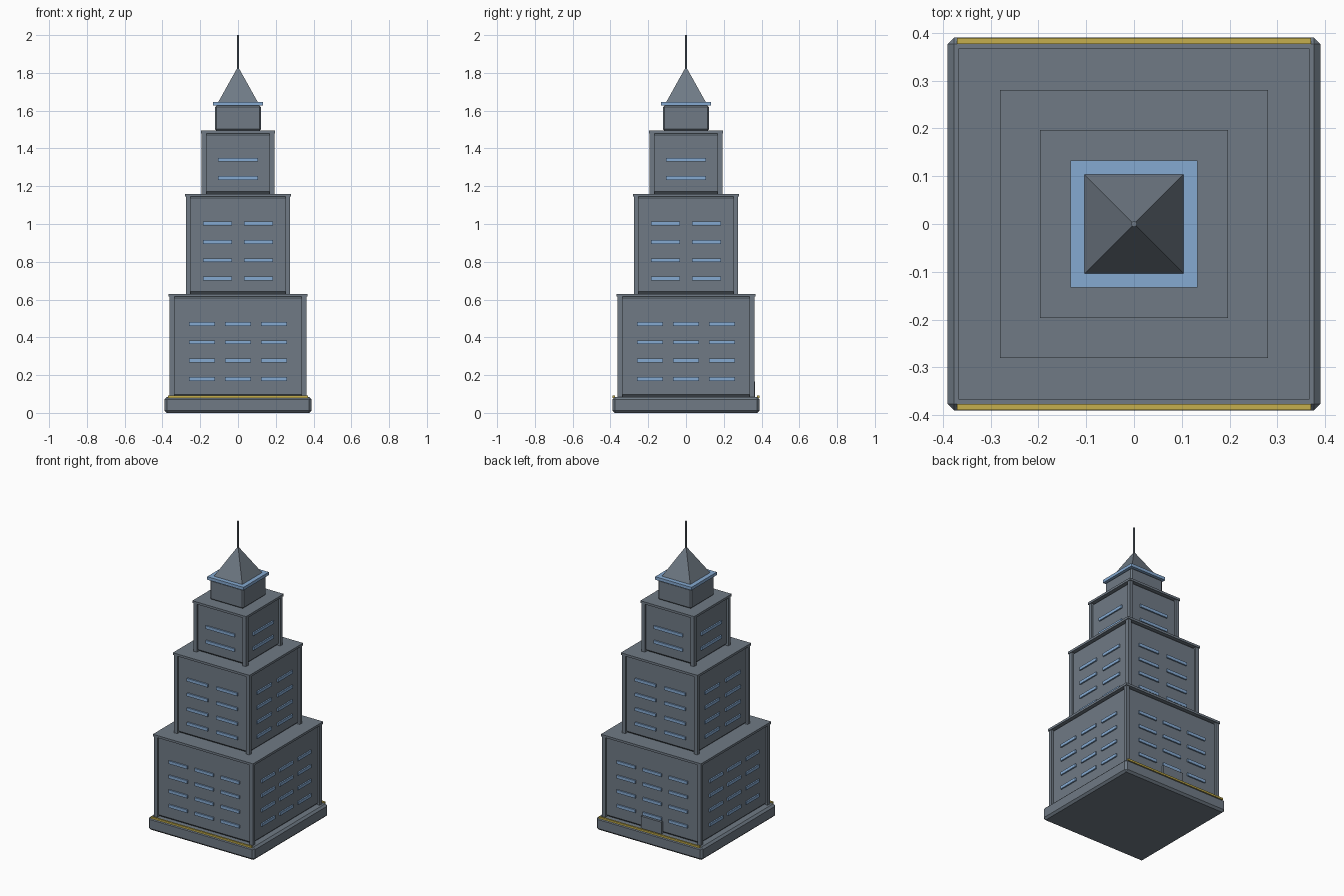
import bpy, bmesh, math
from mathutils import Matrix, Vector

if "Cube" in bpy.data.objects:
    bpy.data.objects.remove(bpy.data.objects["Cube"])


def material(name, rgb):
    m = bpy.data.materials.new(name)
    m.diffuse_color = (*rgb, 1)
    m.use_nodes = True
    m.node_tree.nodes["Principled BSDF"].inputs["Base Color"].default_value = m.diffuse_color
    return m


STONE = material("slate_grey", (0.16, 0.195, 0.235))
GLASS = material("light_blue", (0.235, 0.40, 0.64))
GOLD = material("gold", (0.56, 0.43, 0.075))


def finish(bm, name, mat):
    mesh = bpy.data.meshes.new(name)
    bm.to_mesh(mesh)
    bm.free()
    mesh.materials.append(mat)
    obj = bpy.data.objects.new(name, mesh)
    bpy.context.collection.objects.link(obj)
    return obj


def add_box(bm, lo, hi, turn=0):
    lo, hi = Vector(lo), Vector(hi)
    m = (Matrix.Rotation(turn, 4, 'Z') @ Matrix.Translation((lo + hi) / 2)
         @ Matrix.Diagonal((*(hi - lo), 1)))
    bmesh.ops.create_cube(bm, size=1, matrix=m)


def block(name, half, z0, z1, mat=STONE, chamfer=0):
    bm = bmesh.new()
    add_box(bm, (-half, -half, z0), (half, half, z1))
    if chamfer:
        bmesh.ops.bevel(bm, geom=bm.edges[:], offset=chamfer, segments=1, affect='EDGES')
    return finish(bm, name, mat)


def tier(name, half, z0, z1, columns, width, rows):
    """Chamfered body, corner pillars, roof slab and window strips on four sides."""
    block(name + "_walls", half, z0, z1 - 0.01, chamfer=0.013)
    block(name + "_roof", half + 0.017, z1 - 0.015, z1)
    pillars, windows = bmesh.new(), bmesh.new()
    for side in range(4):
        turn = side * math.pi / 2
        add_box(pillars, (half - 0.0125, -half - 0.0125, z0),
                (half + 0.0125, -half + 0.0125, z1 - 0.015), turn)
        for x in columns:
            for z in rows:
                add_box(windows, (x - width / 2, -half - 0.009, z - 0.01),
                        (x + width / 2, -half + 0.005, z + 0.01), turn)
    finish(pillars, name + "_pillars", STONE)
    finish(windows, name + "_windows", GLASS)


# Plinth with gold trim along the front and back
block("plinth", 0.39, 0, 0.085, chamfer=0.013)
trim = bmesh.new()
for turn in (0, math.pi):
    add_box(trim, (-0.37, -0.389, 0.08), (0.37, -0.377, 0.092), turn)
finish(trim, "gold_trim", GOLD)

# Three stepped tiers
tier("lower_tier", 0.35, 0.085, 0.63, (-0.19, 0, 0.19), 0.137, (0.18, 0.277, 0.374, 0.47))
tier("middle_tier", 0.264, 0.63, 1.16, (-0.108, 0.108), 0.153, (0.712, 0.808, 0.905, 1.003))
tier("upper_tier", 0.18, 1.16, 1.495, (0,), 0.21, (1.243, 1.34))

# Entrance at the back
door = bmesh.new()
add_box(door, (-0.075, 0.34, 0.085), (0.075, 0.366, 0.165))
finish(door, "entrance", STONE)

# Crown: neck, blue ledge, pyramid roof and mast
block("neck", 0.122, 1.495, 1.627, chamfer=0.008)
block("ledge", 0.133, 1.627, 1.647, GLASS)
roof = bmesh.new()
bmesh.ops.create_cone(roof, cap_ends=True, segments=4, radius1=0.105 * math.sqrt(2), radius2=0,
                      depth=0.188, matrix=Matrix.Translation((0, 0, 1.739))
                      @ Matrix.Rotation(math.pi / 4, 4, 'Z'))
finish(roof, "pyramid_roof", STONE)
mast = bmesh.new()
bmesh.ops.create_cone(mast, cap_ends=True, segments=8, radius1=0.006, radius2=0.006,
                      depth=0.2, matrix=Matrix.Translation((0, 0, 1.9)))
finish(mast, "mast", STONE)
